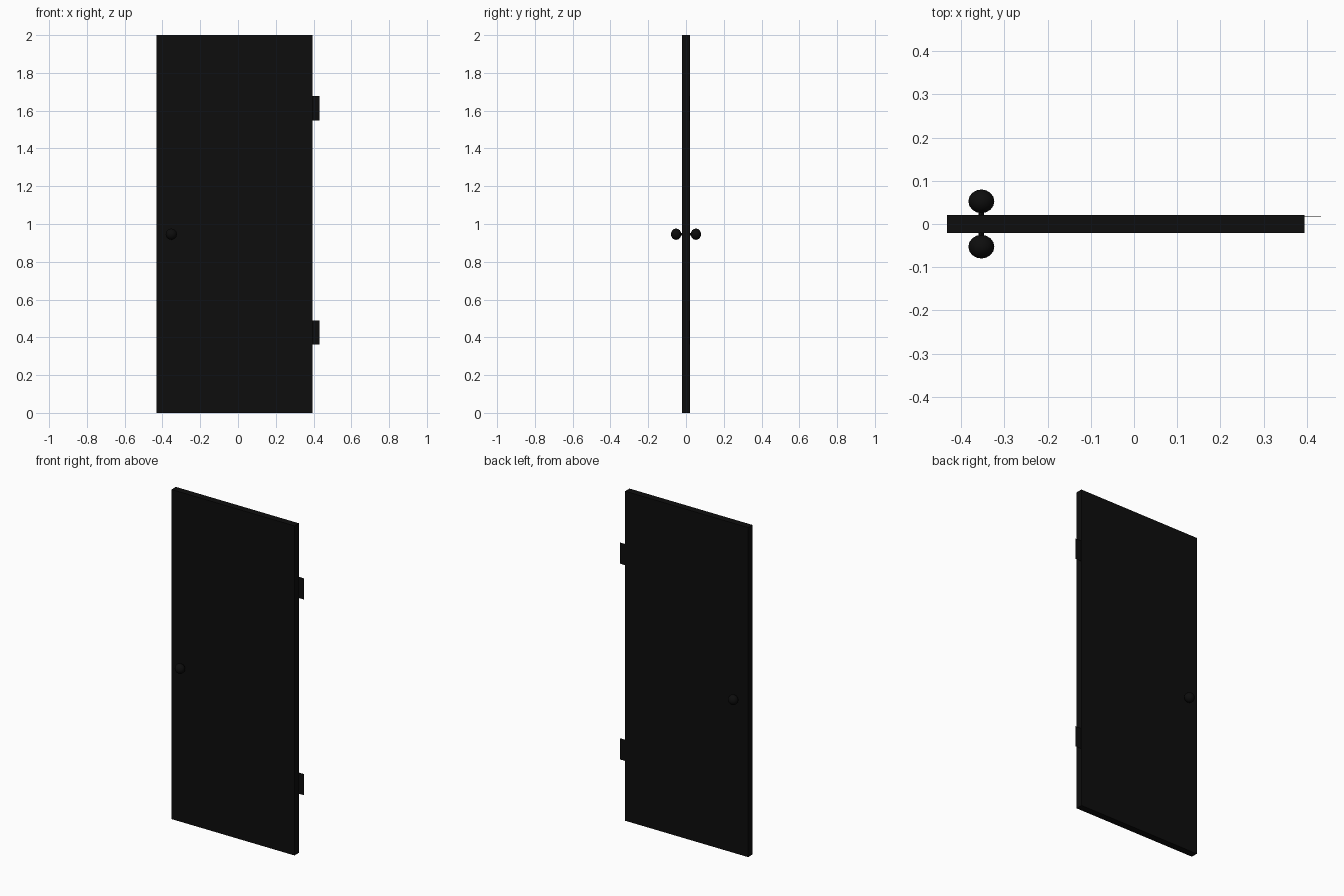
import bpy
from math import pi

if "Cube" in bpy.data.objects:
    bpy.data.objects.remove(bpy.data.objects["Cube"])

black = bpy.data.materials.new("black_paint")
black.diffuse_color = (0.004, 0.004, 0.004, 1)
black.use_nodes = True
black.node_tree.nodes["Principled BSDF"].inputs["Base Color"].default_value = black.diffuse_color


def finish(name):
    ob = bpy.context.object
    ob.name = name
    ob.data.materials.append(black)
    return ob


def box(name, lo, hi):
    bpy.ops.mesh.primitive_cube_add(size=1, location=[(a + b) / 2 for a, b in zip(lo, hi)])
    bpy.context.object.scale = [b - a for a, b in zip(lo, hi)]
    return finish(name)


# Door slab
box("door_panel", (-0.432, -0.021, 0), (0.394, 0.021, 2))

# Thin hinge leaves on the right edge, near the back face
for name, z in (("lower_hinge", 0.425), ("upper_hinge", 1.613)):
    box(name, (0.39, 0.0165, z - 0.064), (0.432, 0.0175, z + 0.064))

# Slightly flattened knobs on both faces, each on a thin spindle
for name, side in (("front", -1), ("back", 1)):
    bpy.ops.mesh.primitive_uv_sphere_add(segments=12, ring_count=8, radius=0.03,
                                         location=(-0.353, side * 0.0525, 0.946),
                                         rotation=(pi / 2, 0, 0))
    knob = finish(name + "_knob")
    knob.scale = (1, 1, 0.91)
    bpy.ops.object.shade_smooth_by_angle(angle=pi / 4)
    bpy.ops.mesh.primitive_cylinder_add(vertices=8, radius=0.006, depth=0.025,
                                        location=(-0.353, side * 0.028, 0.946),
                                        rotation=(pi / 2, 0, 0))
    finish(name + "_spindle")
